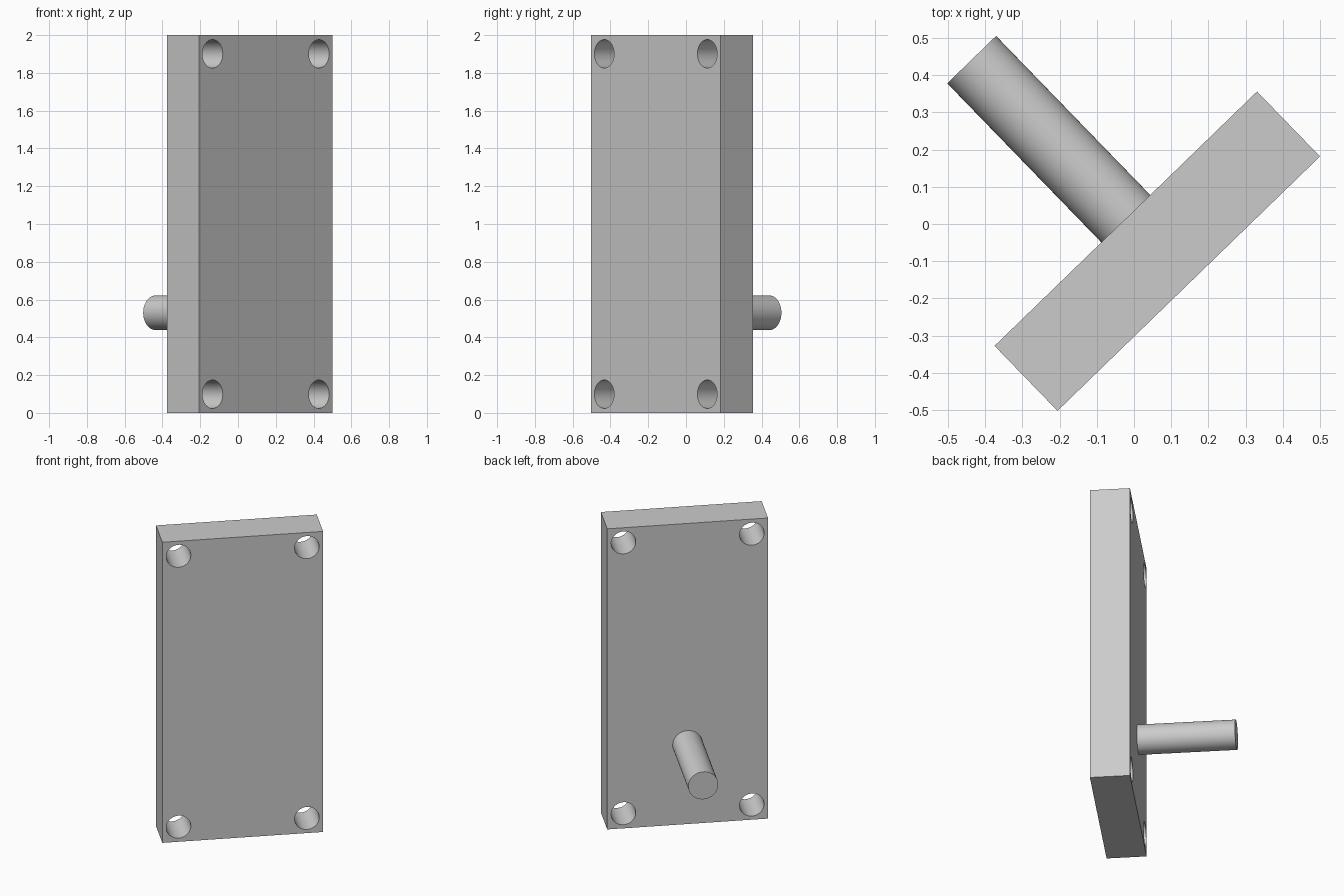
import bpy
import math
from mathutils import Matrix, Vector

cube = bpy.data.objects.get("Cube")
if cube:
    bpy.data.objects.remove(cube, do_unlink=True)

# Overall dimensions, in the plate's own turned frame
WIDTH, DEPTH, HEIGHT = 0.982, 0.243, 2.0
INSET, HOLE_RADIUS = 0.099, 0.075
ROD_RADIUS, ROD_LENGTH, ROD_HEIGHT, EMBED = 0.0915, 0.595, 0.53, 0.005
FRAME = Matrix.Translation((0.0625, -0.073, 0)) @ Matrix.Rotation(math.radians(44.1), 4, "Z")
ALONG_Y = Matrix.Rotation(math.radians(-90), 4, "X")

grey = bpy.data.materials.new("plain grey")
grey.use_nodes = True
colour = (0.6, 0.6, 0.6, 1)
grey.diffuse_color = colour
grey.node_tree.nodes["Principled BSDF"].inputs["Base Color"].default_value = colour


def cylinder(name, radius, length, centre):
    """Cylinder lying along the plate's thickness direction."""
    bpy.ops.mesh.primitive_cylinder_add(vertices=64, radius=radius, depth=length)
    obj = bpy.context.object
    obj.name = name
    obj.data.materials.append(grey)
    obj.matrix_world = FRAME @ Matrix.Translation(centre) @ ALONG_Y
    return obj


def smooth(obj):
    bpy.ops.object.select_all(action="DESELECT")
    obj.select_set(True)
    bpy.context.view_layer.objects.active = obj
    bpy.ops.object.shade_smooth_by_angle(angle=math.radians(30))


# Upright plate
bpy.ops.mesh.primitive_cube_add(size=1)
plate = bpy.context.object
plate.name = "mounting_plate"
plate.data.transform(Matrix.Diagonal((WIDTH, DEPTH, HEIGHT, 1)))
plate.data.materials.append(grey)
plate.matrix_world = FRAME @ Matrix.Translation((0, 0, HEIGHT / 2))

# Four corner bolt holes, cut right through
cutters = []
for side in (-1, 1):
    for z in (INSET, HEIGHT - INSET):
        centre = Vector((side * (WIDTH / 2 - INSET), 0, z))
        cutter = cylinder("hole_cutter", HOLE_RADIUS, DEPTH * 2, centre)
        cutter.hide_render = True
        cutters.append(cutter)
        cut = plate.modifiers.new("bolt_hole", "BOOLEAN")
        cut.operation = "DIFFERENCE"
        cut.solver = "EXACT"
        cut.object = cutter

bpy.context.view_layer.objects.active = plate
for name in [m.name for m in plate.modifiers]:
    bpy.ops.object.modifier_apply(modifier=name)
for cutter in cutters:
    bpy.data.objects.remove(cutter, do_unlink=True)
smooth(plate)

# Round rod standing out from the back
middle = DEPTH / 2 + (ROD_LENGTH - EMBED) / 2
rod = cylinder("rod", ROD_RADIUS, ROD_LENGTH + EMBED, (0, middle, ROD_HEIGHT))
smooth(rod)
